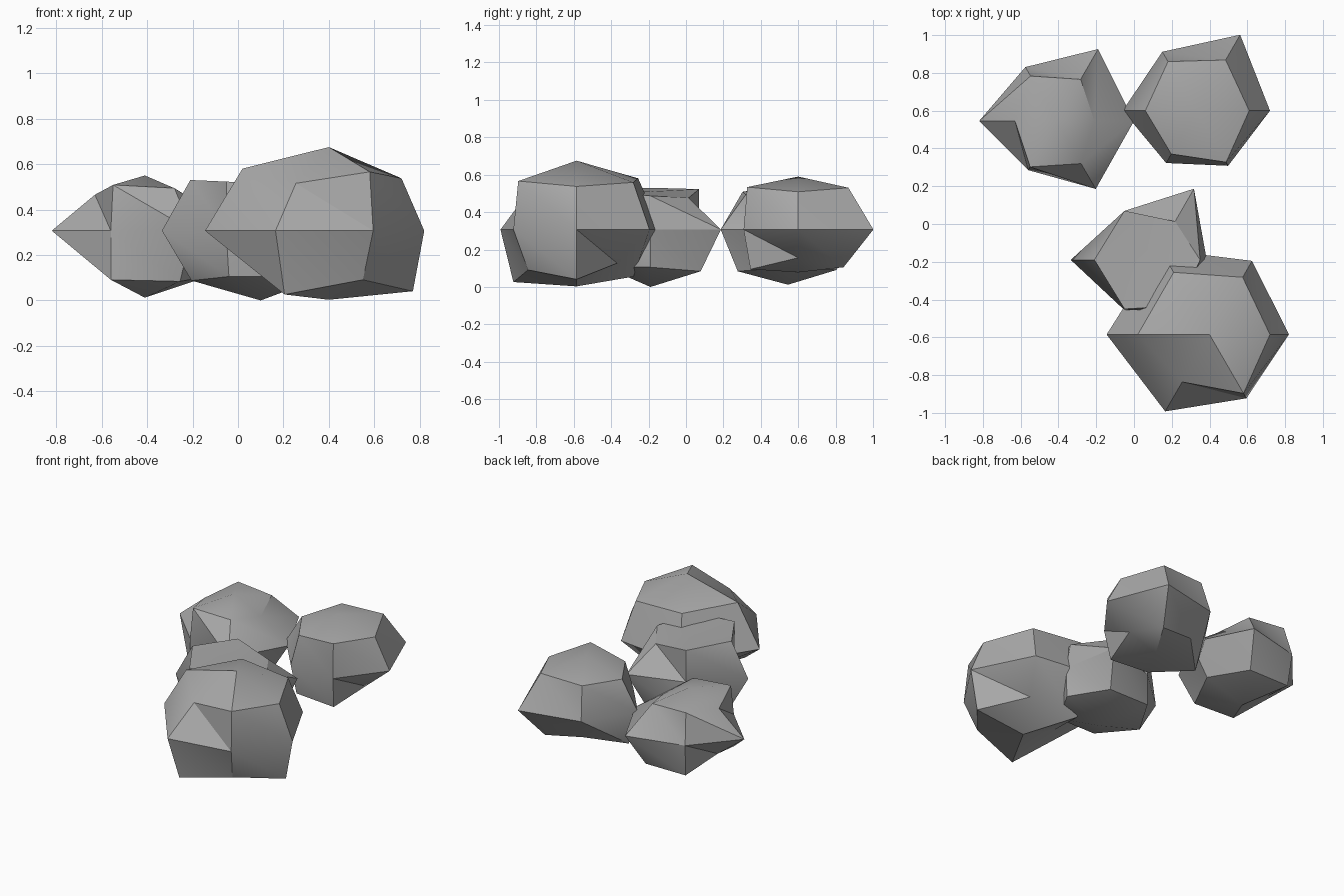
import bpy
import bmesh
from math import cos, sin, tau, radians

SIDES = 6
WAIST = 0.307      # height of every boulder's widest ring
FLATTEN = 0.72     # vertical squash of the upper and lower rings

cube = bpy.data.objects.get("Cube")
if cube:
    bpy.data.objects.remove(cube, do_unlink=True)

# Single stone colour
stone = bpy.data.materials.new("grey_stone")
stone.use_nodes = True
stone.diffuse_color = (0.4, 0.4, 0.4, 1)
stone.node_tree.nodes["Principled BSDF"].inputs["Base Color"].default_value = stone.diffuse_color


def make_boulder(name, centre, top, bottom, upper, waist, lower):
    """Six-sided ball with an uneven radius, in hundredths, at each corner."""
    cx, cy = centre
    bm = bmesh.new()

    def make_ring(radii, slope):
        ring = []
        for side, hundredths in enumerate(radii):
            angle = tau * side / SIDES
            reach = hundredths / 100
            position = (cx + reach * cos(angle), cy + reach * sin(angle), WAIST + slope * reach)
            ring.append(bm.verts.new(position))
        return ring

    rings = [make_ring(upper, FLATTEN), make_ring(waist, 0), make_ring(lower, -FLATTEN)]
    peak = bm.verts.new((cx, cy, top))
    base = bm.verts.new((cx, cy, bottom))

    for side in range(SIDES):
        after = (side + 1) % SIDES
        # Caps
        bm.faces.new((peak, rings[0][side], rings[0][after]))
        bm.faces.new((base, rings[-1][after], rings[-1][side]))
        # Bands, each panel split along the same diagonal
        for high, low in zip(rings, rings[1:]):
            bm.faces.new((high[side], low[side], low[after]))
            bm.faces.new((high[side], low[after], high[after]))

    bmesh.ops.recalc_face_normals(bm, faces=bm.faces)
    mesh = bpy.data.meshes.new(name)
    bm.to_mesh(mesh)
    bm.free()
    mesh.materials.append(stone)
    boulder = bpy.data.objects.new(name, mesh)
    bpy.context.collection.objects.link(boulder)

    # Soft shading with crisp ridges
    bpy.ops.object.select_all(action="DESELECT")
    boulder.select_set(True)
    bpy.context.view_layer.objects.active = boulder
    bpy.ops.object.shade_smooth_by_angle(angle=radians(30))
    return boulder


# Large boulder at the front
make_boulder(
    "large_front_boulder", centre=(0.4, -0.585), top=0.675, bottom=0.003,
    upper=(32, 35, 38, 38, 29, 36),
    waist=(42, 45, 52, 54.5, 47, 39),
    lower=(37, 25, 35, 25, 39, 30),
)

# Boulder leaning against it
make_boulder(
    "middle_boulder", centre=(0.1, -0.19), top=0.51, bottom=0.0,
    upper=(25, 23.5, 30, 31, 30, 28),
    waist=(28.5, 43.5, 30, 43.5, 30.5, 33),
    lower=(28, 31, 30, 30.5, 28, 28),
)

# Two boulders at the back
make_boulder(
    "back_right_boulder", centre=(-0.41, 0.545), top=0.55, bottom=0.012,
    upper=(20, 25.5, 27.5, 22, 28, 26),
    waist=(41, 44, 33, 41, 30, 41.5),
    lower=(28, 30, 30, 21, 30, 31),
)
make_boulder(
    "back_left_boulder", centre=(0.33, 0.6), top=0.59, bottom=0.078,
    upper=(28, 31, 30, 27, 26.5, 31.5),
    waist=(39, 46.4, 36, 39, 32, 33.7),
    lower=(21, 28, 23, 32, 28, 29.5),
)
